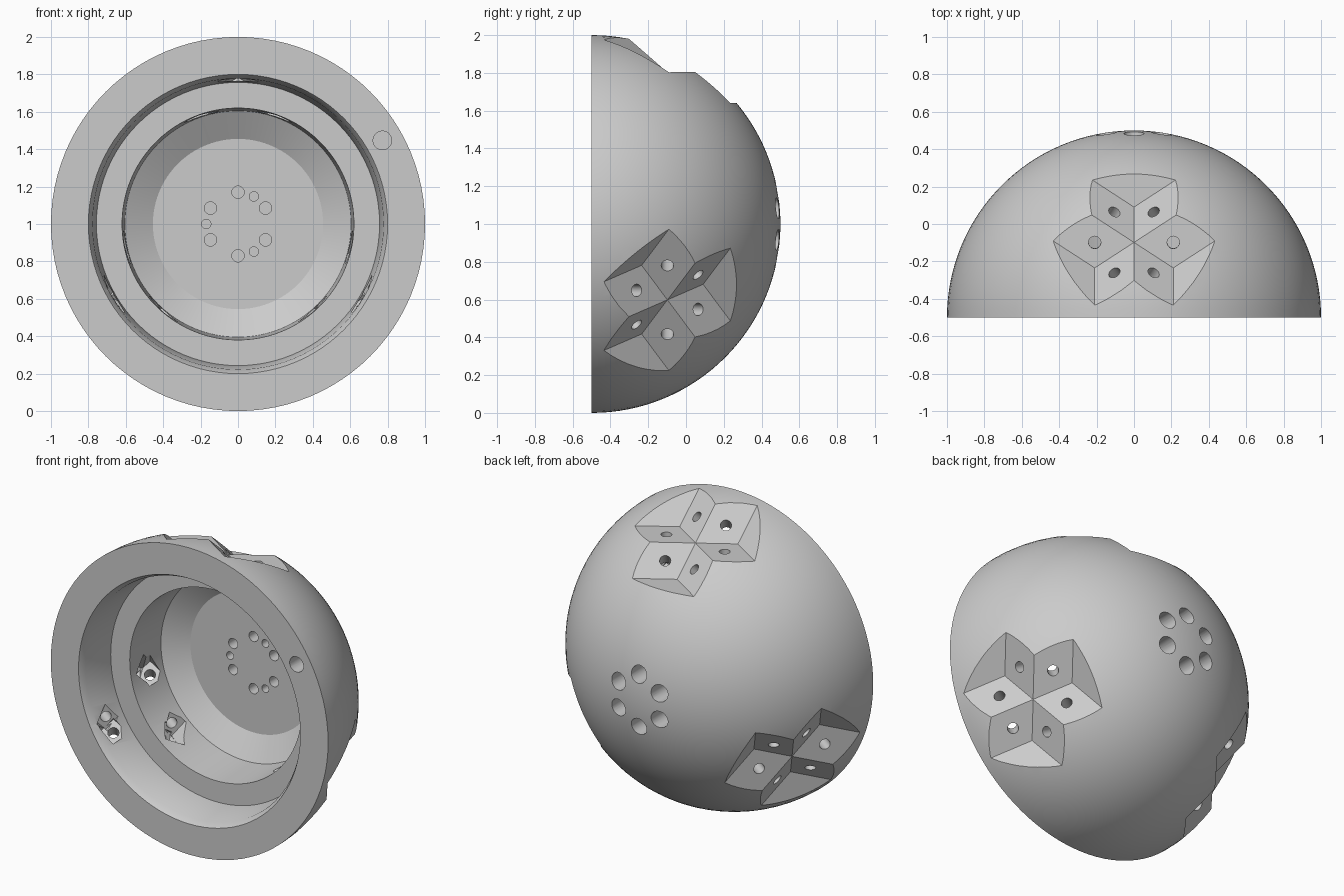
import bpy, bmesh, math
from mathutils import Vector, Matrix

if "Cube" in bpy.data.objects:
    bpy.data.objects.remove(bpy.data.objects["Cube"])

C = Vector((0, -0.5, 1))          # centre of the sphere
SEG = 96


def make_object(name, bm):
    bmesh.ops.recalc_face_normals(bm, faces=bm.faces)
    mesh = bpy.data.meshes.new(name)
    bm.to_mesh(mesh)
    bm.free()
    ob = bpy.data.objects.new(name, mesh)
    bpy.context.collection.objects.link(ob)
    return ob


def add_peg(bm, start, direction, radius, length, sides=24):
    """Cylinder from start along direction, in coordinates relative to C."""
    d = direction.normalized()
    rot = d.to_track_quat('Z', 'Y').to_matrix().to_4x4()
    m = Matrix.Translation(C + start + d * length / 2) @ rot
    bmesh.ops.create_cone(bm, cap_ends=True, segments=sides, radius1=radius,
                          radius2=radius, depth=length, matrix=m)


def cut(target, bm, name):
    """Subtract the cutter; use the slower solver only if the fast one fails."""
    cutter = make_object(name, bm)
    cutter.hide_render = True
    mod = target.modifiers.new(name, 'BOOLEAN')
    mod.operation = 'DIFFERENCE'
    mod.object = cutter
    before = len(target.data.vertices)
    for solver in ('MANIFOLD', 'EXACT'):
        mod.solver = solver
        dg = bpy.context.evaluated_depsgraph_get()
        mesh = bpy.data.meshes.new_from_object(target.evaluated_get(dg))
        if len(mesh.vertices) not in (0, before):
            break
    target.modifiers.remove(mod)
    target.data = mesh
    bpy.data.objects.remove(cutter)


# Lathed half sphere with a stepped cavity: (radius, depth) from pole to floor
N = 32
profile = [(math.sin(math.pi / 2 * i / N), math.cos(math.pi / 2 * i / N))
           for i in range(N + 1)]
profile[0] = (0, 1)
profile[-1] = (1, 0)
profile += [(0.8, 0), (0.778, 0.04), (0.757, 0.27), (0.62, 0.27),
            (0.605, 0.57), (0.455, 0.66), (0, 0.66)]
bm = bmesh.new()
rings = []
for r, v in profile:
    if r == 0:
        rings.append([bm.verts.new(C + Vector((0, v, 0)))] * SEG)
    else:
        rings.append([bm.verts.new(C + Vector((r * math.sin(a), v, r * math.cos(a))))
                      for a in (2 * math.pi * k / SEG for k in range(SEG))])
for a, b in zip(rings, rings[1:]):
    for k in range(SEG):
        j = (k + 1) % SEG
        bm.faces.new(list(dict.fromkeys([a[k], a[j], b[j], b[k]])))
shell = make_object("half_sphere_shell", bm)

# Local frame of the top notch: n outward, t away from the opening
tilt = math.atan(0.5)
n = Vector((0, math.sin(tilt), math.cos(tilt)))
t = Vector((0, math.cos(tilt), -math.sin(tilt)))
x = Vector((1, 0, 0))
A, B, R0 = 0.2425, 0.0625, 0.898   # edge reach, edge rise, notch centre radius


def flat(deg):
    a = math.radians(deg)
    return x * math.cos(a) + t * math.sin(a)


turns = [Matrix.Rotation(math.radians(120 * i), 3, 'Y') for i in range(3)]

# Star notches: three shallow three-sided pits meeting at one centre point
S = 2.2                            # how far the ridges run on past the surface
for rot in turns:
    bm = bmesh.new()

    def vert(p):
        return bm.verts.new(C + rot @ p)

    centre, apex = vert(n * R0), vert(n * 1.35)
    ridge = {d: vert(n * (R0 + B * S) + flat(d) * A * S) for d in (30, 150, 270)}
    for d in (90, 210, 330):
        q = n * (R0 - B) + flat(d) * A
        pit = vert(q)
        e1, e2 = (d - 60) % 360, (d + 60) % 360
        o1 = vert(q + (flat(e1) * A + n * B) * S)
        o2 = vert(q + (flat(e2) * A + n * B) * S)
        for face in ((centre, ridge[e1], o1, pit), (pit, o1, o2),
                     (centre, pit, o2, ridge[e2]), (ridge[e1], apex, o1),
                     (o1, apex, o2), (o2, apex, ridge[e2])):
            bm.faces.new(face)
    cut(shell, bm, "notch_cutter")

# Screw holes square to each notch face, with square recesses on the inside
for deg in range(0, 360, 60):
    # ridges at 30/150/270, valleys at 90/210/330
    low, high = (deg - 30, deg + 30) if deg % 120 == 0 else (deg + 30, deg - 30)
    e_low = flat(low) * A - n * B
    e_high = flat(high) * A + n * B
    mid = n * R0 + (e_low + e_high) / 2
    normal = e_low.cross(e_high).normalized()
    if normal.dot(n) < 0:
        normal.negate()
    holes, recesses = bmesh.new(), bmesh.new()
    for rot in turns:
        add_peg(recesses, rot @ (mid - normal * 0.13), rot @ -normal, 0.085, 0.16, 4)
        add_peg(holes, rot @ (mid + normal * 0.03), rot @ -normal, 0.033, 0.33)
    cut(shell, recesses, "recess_cutter")
    cut(shell, holes, "screw_hole_cutter")

# Blind holes: floor ring, back ring, small pins, and one in the rim
bm = bmesh.new()
Y = Vector((0, 1, 0))
for k in range(6):
    a = math.radians(30 + 60 * k)
    p = Vector((0.17 * math.cos(a), 0, 0.17 * math.sin(a)))
    add_peg(bm, p + Y * 0.6, Y, 0.033, 0.14)
    add_peg(bm, p + Y * 1.05, -Y, 0.055, 0.2)
for k in (60, 180, 300):
    a = math.radians(k)
    add_peg(bm, Vector((0.17 * math.cos(a), 0.6, 0.17 * math.sin(a))), Y, 0.025, 0.14)
add_peg(bm, Vector((0.772, -0.05, 0.447)), Y, 0.05, 0.2)
cut(shell, bm, "blind_hole_cutter")

# Smooth shading with crisp edges
bpy.ops.object.select_all(action='DESELECT')
shell.select_set(True)
bpy.context.view_layer.objects.active = shell
bpy.ops.object.shade_smooth_by_angle(angle=math.radians(25))
